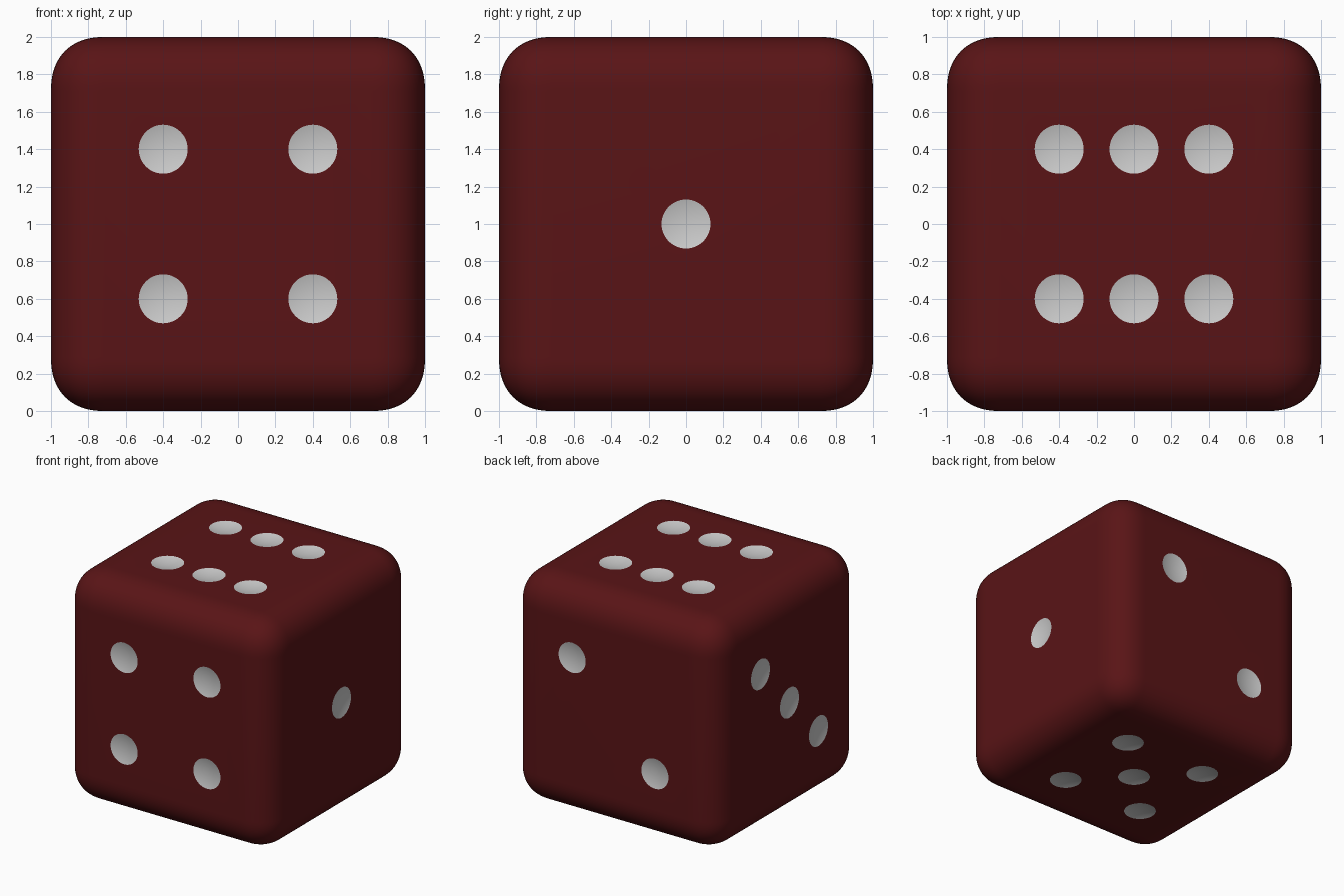
import bpy, bmesh, math
from mathutils import Vector, Matrix

if "Cube" in bpy.data.objects:
    bpy.data.objects.remove(bpy.data.objects["Cube"])


def material(name, rgb):
    m = bpy.data.materials.new(name)
    m.diffuse_color = (*rgb, 1)
    m.use_nodes = True
    m.node_tree.nodes["Principled BSDF"].inputs["Base Color"].default_value = m.diffuse_color
    return m


def add_object(name, bm, mat):
    me = bpy.data.meshes.new(name)
    bm.to_mesh(me)
    bm.free()
    me.materials.append(mat)
    ob = bpy.data.objects.new(name, me)
    bpy.context.collection.objects.link(ob)
    return ob


# Rounded cube body
bm = bmesh.new()
bmesh.ops.create_cube(bm, size=2, matrix=Matrix.Translation((0, 0, 1)))
die = add_object("die_body", bm, material("dark_red", (0.1, 0.007, 0.008)))
bevel = die.modifiers.new("rounding", 'BEVEL')
bevel.width, bevel.segments, bevel.profile = 0.29, 18, 0.55

# Shallow dimple cutter: spherical cap closed a little above the face
PIP, BALL, RINGS = 0.131, 0.5, 10
HEIGHT = math.sqrt(BALL ** 2 - PIP ** 2)
END = math.acos((HEIGHT - 0.004) / BALL)
profile = [(BALL * math.sin(END * i / RINGS), HEIGHT - BALL * math.cos(END * i / RINGS))
           for i in range(RINGS + 1)]
profile += [(profile[-1][0], 0.05), (0, 0.05)]


def add_dimple(bm, centre, normal):
    turn = normal.to_track_quat('Z', 'Y')
    verts = [bm.verts.new(centre + turn @ Vector((r, 0, z))) for r, z in profile]
    edges = [bm.edges.new(pair) for pair in zip(verts, verts[1:])]
    bmesh.ops.spin(bm, geom=verts + edges, cent=centre, axis=normal,
                   angle=math.tau, steps=48)


# Pip layouts: outward normal, the two in-face axes, pip positions in grid steps
X, Y, Z = Vector((1, 0, 0)), Vector((0, 1, 0)), Vector((0, 0, 1))
four = [(a, b) for a in (-1, 1) for b in (-1, 1)]
faces = [
    (-Y, X, Z, four),
    (X, Y, Z, [(0, 0)]),
    (Z, X, Y, [(a, b) for a in (-1, 0, 1) for b in (-1, 1)]),
    (Y, X, Z, [(1, 1), (-1, -1)]),
    (-X, Y, Z, [(1, 1), (0, 0), (-1, -1)]),
    (-Z, X, Y, four + [(0, 0)]),
]
bm = bmesh.new()
for n, u, v, spots in faces:
    for a, b in spots:
        add_dimple(bm, Z + n + 0.4 * (a * u + b * v), n)
bmesh.ops.remove_doubles(bm, verts=bm.verts, dist=0.0005)
bmesh.ops.recalc_face_normals(bm, faces=bm.faces)
cutter = add_object("pip_cutter", bm, material("white", (0.8, 0.8, 0.8)))

# Carve the pips, keeping their white material
cut = die.modifiers.new("pips", 'BOOLEAN')
cut.operation, cut.solver, cut.object = 'DIFFERENCE', 'EXACT', cutter
cut.material_mode = 'TRANSFER'
bpy.context.view_layer.objects.active = die
die.select_set(True)
for name in ("rounding", "pips"):
    bpy.ops.object.modifier_apply(modifier=name)
bpy.data.objects.remove(cutter)
bpy.ops.object.shade_smooth_by_angle(angle=math.radians(11))
